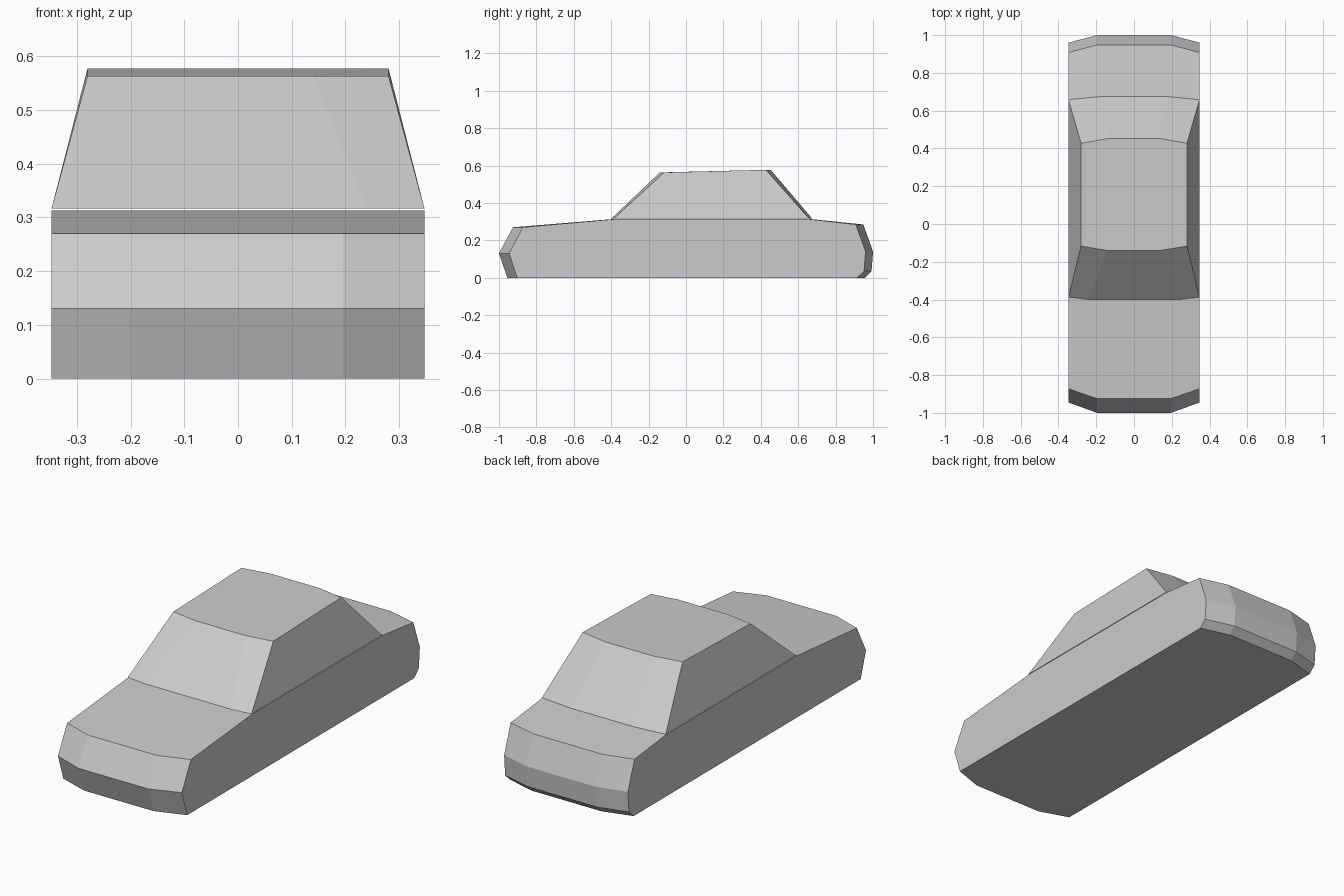
import bpy
import bmesh

if "Cube" in bpy.data.objects:
    bpy.data.objects.remove(bpy.data.objects["Cube"])


def loft_across(name, profile):
    """Side profile carried across four x stations; outer stations are pulled in.
    Each profile point: (y at centre, y at side, z, inner half width, outer half width)."""
    bm = bmesh.new()
    rings = []
    for sign, outer in ((-1, True), (-1, False), (1, False), (1, True)):
        rings.append([bm.verts.new((sign * (xo if outer else xi), ys if outer else yc, z))
                      for yc, ys, z, xi, xo in profile])
    n = len(profile)
    for a, b in zip(rings, rings[1:]):
        for i in range(n):
            j = (i + 1) % n
            bm.faces.new((a[i], a[j], b[j], b[i]))
    bm.faces.new(rings[0])
    bm.faces.new(rings[-1][::-1])
    bmesh.ops.recalc_face_normals(bm, faces=bm.faces)
    mesh = bpy.data.meshes.new(name)
    bm.to_mesh(mesh)
    bm.free()
    obj = bpy.data.objects.new(name, mesh)
    bpy.context.collection.objects.link(obj)
    return obj


# Lower body: bumper, hood, deck and tail
W_IN, W_OUT = 0.195, 0.347
body = [
    (-0.955, -0.903, 0.0), (-1.0, -0.945, 0.13), (-0.925, -0.872, 0.27),
    (-0.40, -0.387, 0.313), (0.675, 0.66, 0.313), (0.948, 0.908, 0.285),
    (1.0, 0.96, 0.14), (0.992, 0.952, 0.035), (0.957, 0.915, 0.0),
]
loft_across("car_body", [(*p, W_IN, W_OUT) for p in body])

# Cabin: windscreen, roof and rear window
loft_across("cabin", [
    (-0.40, -0.387, 0.316, 0.24, 0.347),
    (-0.14, -0.117, 0.563, 0.14, 0.28),
    (0.453, 0.427, 0.577, 0.135, 0.28),
    (0.675, 0.658, 0.316, 0.175, 0.347),
])
